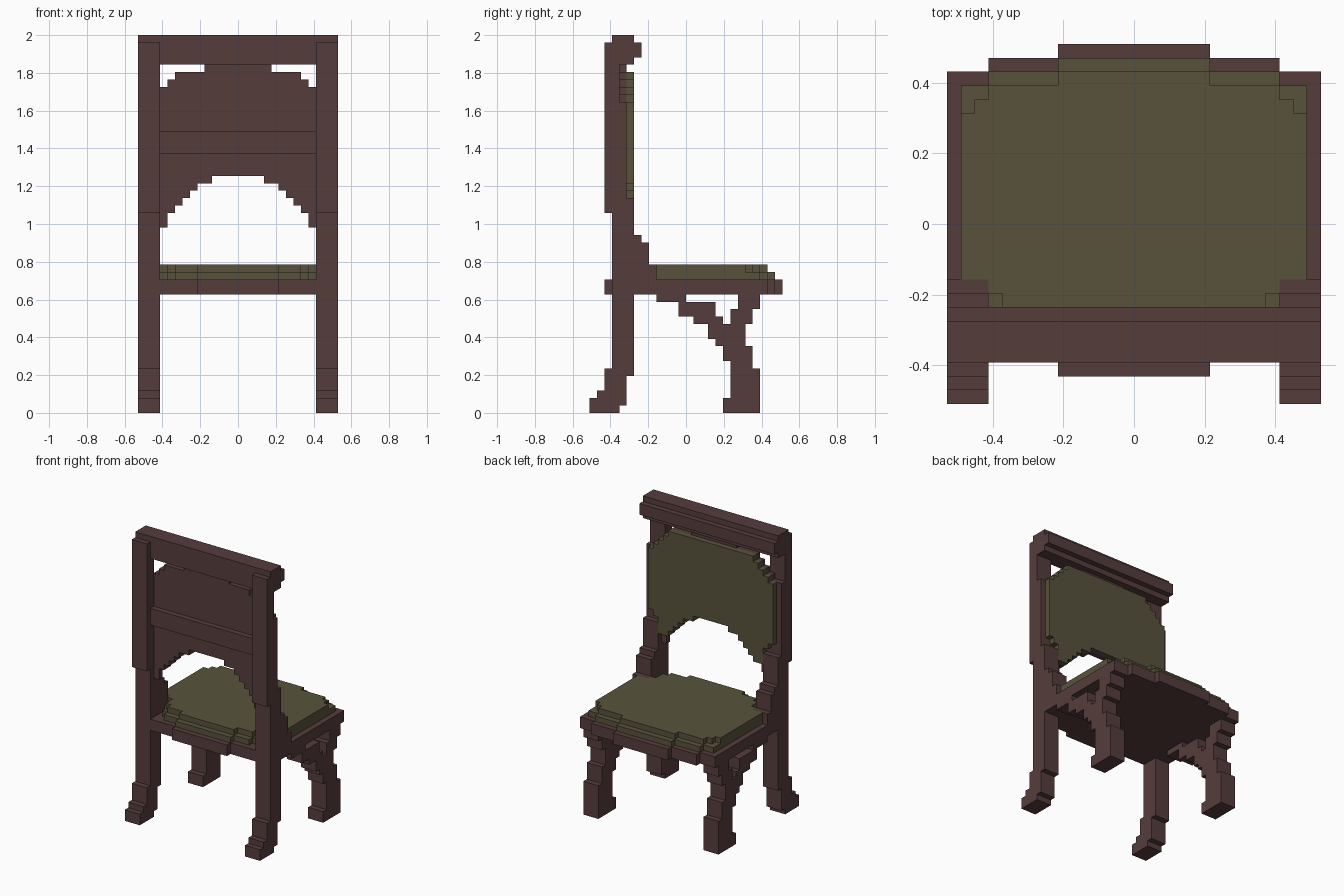
import bpy
import bmesh

if "Cube" in bpy.data.objects:
    bpy.data.objects.remove(bpy.data.objects["Cube"], do_unlink=True)

# The chair is built on a grid of small cubic cells.
WIDTH, DEPTH, HEIGHT = 27, 26, 51
CELL = 2 / HEIGHT
POST = 3  # width of legs and posts, in cells
MIDDLE = WIDTH // 2 + 1


def make_material(name, colour):
    material = bpy.data.materials.new(name)
    material.use_nodes = True
    material.diffuse_color = colour
    material.node_tree.nodes["Principled BSDF"].inputs["Base Color"].default_value = colour
    return material


dark_wood = make_material("dark wood", (0.093, 0.046, 0.045, 1))
olive_fabric = make_material("olive fabric", (0.098, 0.086, 0.046, 1))


def flip(box):
    """Mirror a box from the right half to the left half."""
    (x0, x1), y, z = box
    return (WIDTH - x1, WIDTH - x0), y, z


def both_halves(boxes):
    return boxes + [flip(box) for box in boxes]


def build_part(name, material, boxes):
    """Join boxes into one shell that has only the outer faces."""
    cells = set()
    for x, y, z in boxes:
        cells.update((i, j, k) for i in range(*x) for j in range(*y) for k in range(*z))

    bm = bmesh.new()
    corners = {}

    def corner(point):
        if point not in corners:
            x, y, z = point
            corners[point] = bm.verts.new(
                ((x - WIDTH / 2) * CELL, (y - DEPTH / 2) * CELL, z * CELL))
        return corners[point]

    for cell in sorted(cells):
        for axis in range(3):
            for side in (0, 1):
                neighbour = list(cell)
                neighbour[axis] += 2 * side - 1
                if tuple(neighbour) in cells:
                    continue
                u, v = (axis + 1) % 3, (axis + 2) % 3
                ring = []
                for du, dv in ((0, 0), (1, 0), (1, 1), (0, 1)):
                    point = list(cell)
                    point[axis] += side
                    point[u] += du
                    point[v] += dv
                    ring.append(corner(tuple(point)))
                bm.faces.new(ring if side else ring[::-1])

    # Merge the flat areas into large faces
    bmesh.ops.dissolve_limit(bm, angle_limit=0.01, verts=bm.verts, edges=bm.edges)
    bmesh.ops.triangulate(bm, faces=[f for f in bm.faces if len(f.verts) > 4])
    mesh = bpy.data.meshes.new(name)
    bm.to_mesh(mesh)
    bm.free()
    mesh.materials.append(material)
    obj = bpy.data.objects.new(name, mesh)
    bpy.context.scene.collection.objects.link(obj)


def build_pair(name, boxes):
    build_part("right_" + name, dark_wood, boxes)
    build_part("left_" + name, dark_wood, [flip(box) for box in boxes])


def side_profile(rows):
    """Each row gives the height range and the depth range of one step."""
    return [((0, POST), (y0, y1), (z0, z1)) for z0, z1, y0, y1 in rows]


# Back legs: stepped foot, shaft, seat bracket and upper post
build_pair("back_leg", side_profile([
    (0, 1, 0, 4), (1, 2, 0, 5), (2, 3, 1, 5), (3, 5, 2, 5), (5, 6, 2, 6),
    (6, 16, 3, 6), (16, 20, 3, 9), (20, 23, 3, 8), (23, 24, 3, 7),
    (24, 27, 3, 6), (27, 29, 2, 6), (29, 42, 2, 5), (42, 50, 2, 4),
]))

# Front legs: curved shape in steps
build_pair("front_leg", side_profile([
    (0, 2, 18, 23), (2, 6, 19, 23), (6, 7, 19, 22), (7, 9, 18, 22),
    (9, 10, 17, 21), (10, 12, 17, 21), (12, 14, 19, 22), (14, 16, 20, 23),
]))

# Side braces: stairs from under the seat down to the front legs
build_pair("side_brace", side_profile([
    (15, 16, 9, 13), (13, 15, 12, 17), (12, 13, 14, 18), (10, 12, 16, 18),
]))

# Seat frame with bowed front and back edges
SEAT, CUSHION, CUSHION_TOP = (16, 18), (18, 19), (19, 20)
build_part("seat_frame", dark_wood, [
    ((0, WIDTH), (3, 24), SEAT),
    ((POST, WIDTH - POST), (3, 25), SEAT),
    ((8, WIDTH - 8), (2, DEPTH), SEAT),
])


# Seat cushion in two layers, each one stepped at the corners
def cushion_layer(steps, height):
    return [((inset, WIDTH - inset), (back, front), height)
            for inset, back, front in steps]


build_part("seat_cushion", olive_fabric,
           cushion_layer([(1, 9, 23), (3, 7, 24), (4, 5, 24), (5, 4, 24), (8, 3, 25)],
                         CUSHION)
           + cushion_layer([(1, 9, 21), (2, 9, 22), (3, 8, 23), (4, 6, 23),
                            (5, 5, 23), (8, 4, 24)], CUSHION_TOP))

# Top rail with a raised lip on the seat side
build_part("top_rail", dark_wood, [
    ((0, WIDTH), (3, 6), (47, HEIGHT)),
    ((0, WIDTH), (6, 7), (48, 50)),
])

# Backrest: arched board with a pad of the same outline
ARCH = [31, 30, 25, 27, 28, 29, 30, 31, 31, 32, 32, 32, 32]
CROWN = [42, 43, 44, 45, 46, 46, 46, 46, 47, 47, 47, 47, 47]
board, pad = [], []
for column, (bottom, top) in enumerate(zip(ARCH, CROWN), start=1):
    x = (column, column + 1)
    board.append((x, (4, 5), (bottom, top)))
    pad.append((x, (5, 6), (max(bottom, 27), min(top, 46))))
build_part("back_board", dark_wood, both_halves(board))
build_part("back_pad", olive_fabric, both_halves(pad))

# Cross band on the rear of the board
build_part("back_band", dark_wood,
           both_halves([((POST, MIDDLE), (3, 4), (35, 38))]))
